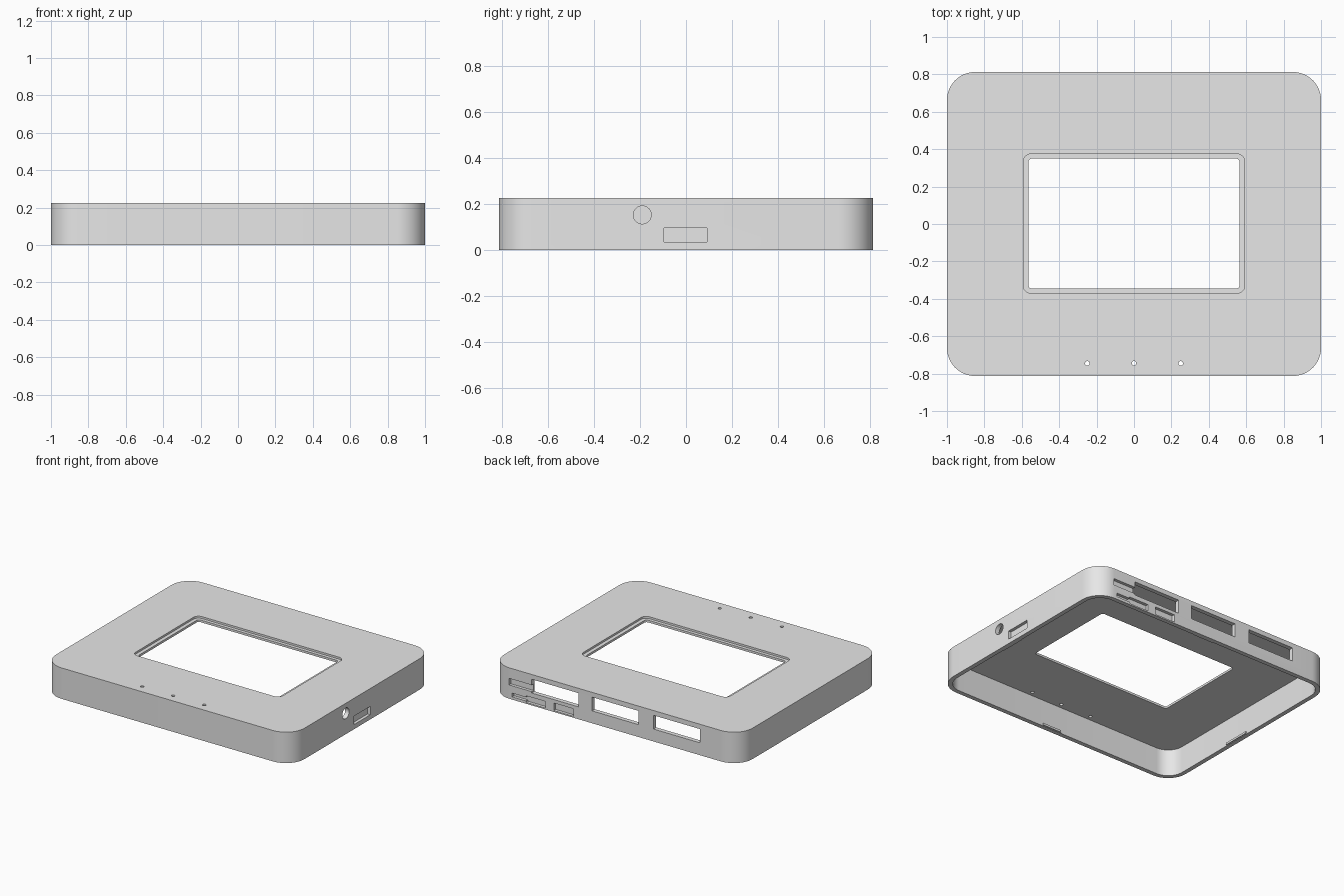
import bpy, bmesh, math

if "Cube" in bpy.data.objects:
    bpy.data.objects.remove(bpy.data.objects["Cube"])

grey = bpy.data.materials.new("light_grey_plastic")
grey.diffuse_color = (0.8, 0.8, 0.8, 1)
grey.use_nodes = True
grey.node_tree.nodes["Principled BSDF"].inputs["Base Color"].default_value = grey.diffuse_color

W, D, H = 1.0, 0.8125, 0.225     # half width, half depth, height
WALL, ROOF = 0.032, 0.03


def make_object(name, bm):
    bmesh.ops.recalc_face_normals(bm, faces=bm.faces)
    me = bpy.data.meshes.new(name)
    bm.to_mesh(me)
    bm.free()
    me.materials.append(grey)
    ob = bpy.data.objects.new(name, me)
    bpy.context.collection.objects.link(ob)
    return ob


def rounded_prism(name, hx, hy, r, z0, z1, cy=0.0, seg=12):
    """Upright prism with a rounded rectangular outline."""
    bm = bmesh.new()
    verts = []
    for q, (sx, sy) in enumerate([(1, 1), (-1, 1), (-1, -1), (1, -1)]):
        for i in range(seg + 1):
            a = math.pi / 2 * (q + i / seg)
            verts.append(bm.verts.new((sx * (hx - r) + r * math.cos(a),
                                       cy + sy * (hy - r) + r * math.sin(a), z0)))
    face = bm.faces.new(verts)
    top = bmesh.ops.extrude_face_region(bm, geom=[face])["geom"]
    bmesh.ops.translate(bm, vec=(0, 0, z1 - z0),
                        verts=[v for v in top if isinstance(v, bmesh.types.BMVert)])
    return make_object(name, bm)


def box(name, x0, x1, y0, y1, z0, z1):
    bm = bmesh.new()
    bmesh.ops.create_cube(bm, size=1)
    for v in bm.verts:
        v.co = ((x0 + x1) / 2 + v.co.x * (x1 - x0),
                (y0 + y1) / 2 + v.co.y * (y1 - y0),
                (z0 + z1) / 2 + v.co.z * (z1 - z0))
    return make_object(name, bm)


def cylinder(name, r, length, loc, axis, seg=24):
    bm = bmesh.new()
    bmesh.ops.create_cone(bm, cap_ends=True, segments=seg,
                          radius1=r, radius2=r, depth=length)
    ob = make_object(name, bm)
    for v in ob.data.vertices:
        x, y, z = v.co
        v.co = (z + loc[0], y + loc[1], -x + loc[2]) if axis == "X" else \
               (x + loc[0], y + loc[1], z + loc[2])
    return ob


def cut(target, cutter):
    mod = target.modifiers.new("cut", "BOOLEAN")
    mod.operation, mod.solver, mod.object = "DIFFERENCE", "EXACT", cutter
    bpy.context.view_layer.update()
    dg = bpy.context.evaluated_depsgraph_get()
    me = bpy.data.meshes.new_from_object(target.evaluated_get(dg))
    target.modifiers.clear()
    target.data = me
    bpy.data.objects.remove(cutter)


# Lid shell, open underneath
case = rounded_prism("case_shell", W, D, 0.15, 0, H)
cut(case, rounded_prism("cavity", W - WALL, D - WALL, 0.15 - WALL, -0.1, H - ROOF))

# Screen window with a stepped ledge
cut(case, rounded_prism("screen_opening", 0.565, 0.348, 0.02, 0.1, 0.4, 0.002, 6))
cut(case, rounded_prism("screen_ledge", 0.592, 0.372, 0.04, H - 0.014, 0.4, 0.002, 6))

# Indicator holes along the front
for x in (-0.25, 0, 0.25):
    cut(case, cylinder("indicator_hole", 0.012, 0.3, (x, -0.745, H), "Z", 16))

# Large sockets through the back wall
for x in (-0.495, 0, 0.485):
    cut(case, box("back_socket", x - 0.188, x + 0.188, D - 0.1, D + 0.1, 0.09, 0.19))

# Shallow port recesses in the back wall: x range, z range
for x0, x1, z0, z1 in ((0.64, 0.855, 0.1, 0.148), (0.70, 0.83, 0.02, 0.047),
                       (0.56, 0.72, 0.01, 0.058), (0.335, 0.495, 0.01, 0.065)):
    cut(case, box("port_recess", x0, x1, D - 0.022, D + 0.1, z0, z1))

# Side jack hole and card slot recess on the right wall
cut(case, cylinder("jack_hole", 0.039, 0.3, (W, -0.19, 0.152), "X"))
cut(case, box("card_slot", W - 0.022, W + 0.1, -0.095, 0.092, 0.034, 0.095))

# Smooth corners, sharp edges
bpy.ops.object.select_all(action="DESELECT")
case.select_set(True)
bpy.context.view_layer.objects.active = case
bpy.ops.object.shade_smooth_by_angle(angle=math.radians(30))

# Small snap clips on the inner rim
for s, name in ((-1, "front"), (1, "back")):
    y = s * (D - WALL)
    box(name + "_clip", -0.02, 0.13, y - 0.008, y + 0.008, 0.003, 0.018)
for s, name in ((-1, "left"), (1, "right")):
    x = s * (W - WALL)
    box(name + "_clip", x - 0.008, x + 0.008, -0.2, 0, 0.003, 0.018)
